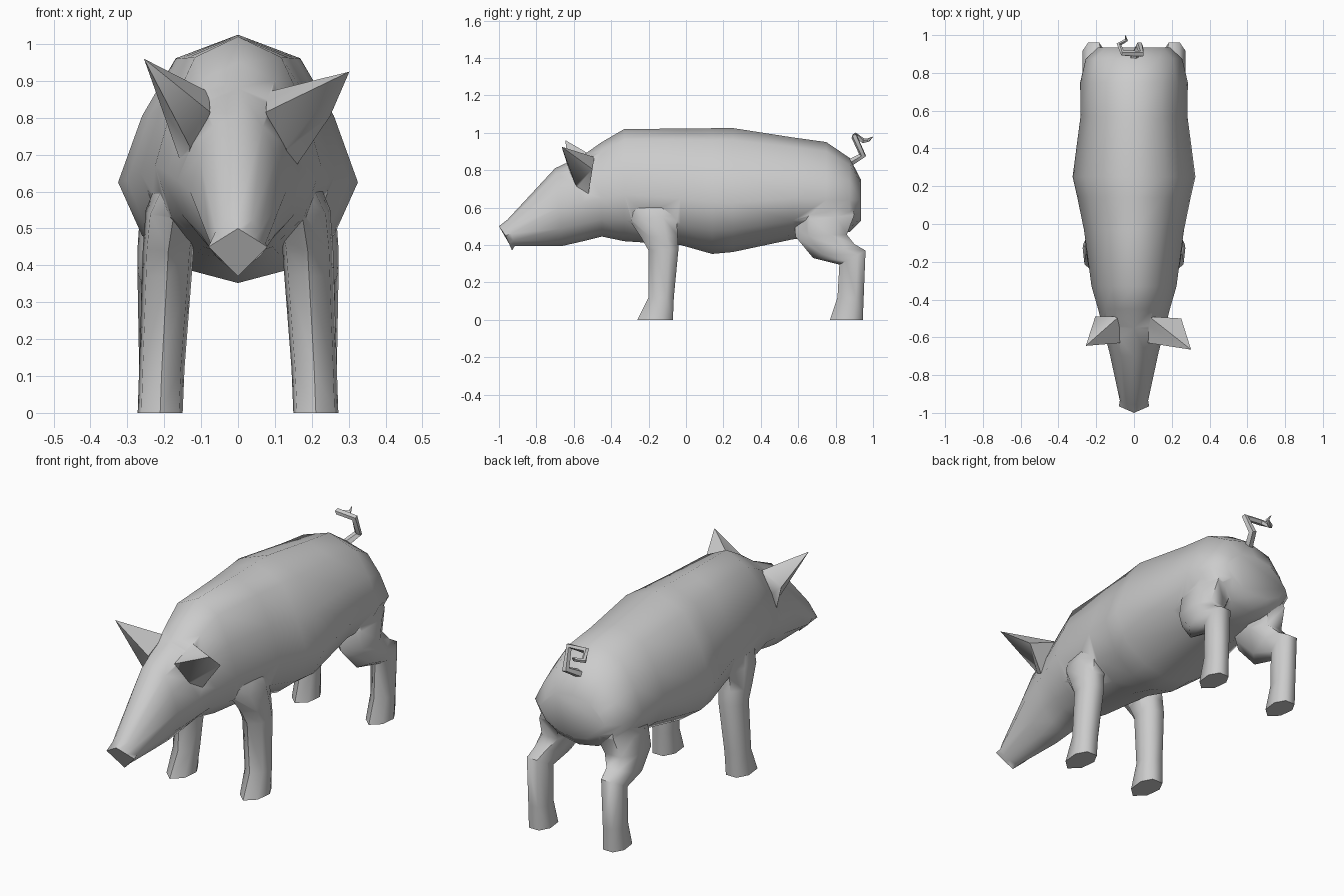
import bpy, bmesh, math
from mathutils import Vector

if "Cube" in bpy.data.objects:
    bpy.data.objects.remove(bpy.data.objects["Cube"])


def smooth(obj, angle):
    bpy.ops.object.select_all(action='DESELECT')
    obj.select_set(True)
    bpy.context.view_layer.objects.active = obj
    bpy.ops.object.shade_smooth_by_angle(angle=math.radians(angle))


def finish(bm, name, angle=50):
    bmesh.ops.recalc_face_normals(bm, faces=bm.faces)
    mesh = bpy.data.meshes.new(name)
    bm.to_mesh(mesh)
    bm.free()
    obj = bpy.data.objects.new(name, mesh)
    bpy.context.collection.objects.link(obj)
    smooth(obj, angle)
    return obj


def loft(name, rings, angle=50):
    bm = bmesh.new()
    rows = [[bm.verts.new(p) for p in ring] for ring in rings]
    n = len(rows[0])
    for a, b in zip(rows, rows[1:]):
        for i in range(n):
            j = (i + 1) % n
            bm.faces.new((a[i], a[j], b[j], b[i]))
    bm.faces.new(rows[0])
    bm.faces.new(rows[-1])
    return finish(bm, name, angle)


# Body and head: stations of (y, top, widest height, bottom, half width, forward lean)
HALF = [(0, 1), (.52, .84), (.80, .45), (1, 0), (.80, -.55), (.42, -.88), (0, -1)]
PROFILE = HALF + [(-x, v) for x, v in HALF[-2:0:-1]]
stations = [
    (-.965, .50, .45, .37, .08, .035),
    (-.935, .535, .46, .395, .075, .02),
    (-.68, .81, .60, .395, .13, .02),
    (-.55, .88, .63, .42, .165, 0),
    (-.45, .95, .65, .445, .19, 0),
    (-.33, 1.02, .67, .42, .225, 0),
    (-.03, 1.022, .65, .40, .265, 0),
    (.14, 1.024, .63, .352, .30, 0),
    (.25, 1.025, .625, .362, .325, 0),
    (.57, .975, .65, .43, .283, 0),
    (.75, .95, .64, .45, .285, 0),
    (.875, .865, .64, .47, .255, 0),
    (.935, .75, .64, .53, .19, 0),
]
rings = []
for k, (y, top, mid, bot, w, lean) in enumerate(stations):
    ring = []
    for x, v in PROFILE:
        if k == 0:  # the snout plate is a diamond
            x = math.copysign(1 - abs(v), x)
        ring.append((x * w, y - lean * v, mid + v * ((top - mid) if v > 0 else (mid - bot))))
    rings.append(ring)
body = loft("body", rings)
limbs = []

# Legs: sections of (front y, front z, back y, back z, inner x, outer x)
front_leg = [
    (-.36, .64, -.05, .72, .08, .19),
    (-.30, .53, -.05, .56, .10, .25),
    (-.24, .44, -.045, .45, .12, .258),
    (-.20, .37, -.04, .38, .125, .26),
    (-.20, .12, -.065, .12, .145, .268),
    (-.26, 0, -.07, 0, .15, .272),
]
hind_leg = [
    (.60, .68, .88, .68, .05, .215),
    (.58, .53, .90, .56, .06, .265),
    (.585, .445, .86, .455, .09, .272),
    (.68, .33, .90, .405, .14, .272),
    (.82, .295, .96, .37, .155, .272),
    (.81, .12, .95, .12, .16, .268),
    (.77, 0, .945, 0, .155, .27),
]
LEG = [(0, .5), (.25, .92), (.7, 1), (1, .75), (1, .25), (.7, 0), (.25, .08)]
for part, sections in (("front_leg", front_leg), ("hind_leg", hind_leg)):
    for side, s in (("left", -1), ("right", 1)):
        rings = [[(s * (xi + (xo - xi) * b), y0 + (y1 - y0) * a, z0 + (z1 - z0) * a)
                  for a, b in LEG] for y0, z0, y1, z1, xi, xo in sections]
        limbs.append(loft(f"{part}_{side}", rings, 75))

# Ears: pointed flaps rooted in the head, slightly different on each side
FACES = [(0, 2, 3), (0, 3, 1), (0, 1, 4), (0, 4, 2), (1, 3, 5), (1, 5, 4),
         (2, 4, 5), (2, 5, 3)]
ears = (("left", -1, (.255, -.645, .96), (.205, -.49, .82)),
        ("right", 1, (.302, -.665, .925), (.25, -.50, .805)))
for side, s, tip, flap in ears:
    # tip, flap, inner front, lower front, inner back, lowest point
    pts = [tip, flap, (.075, -.63, .815), (.13, -.59, .72),
           (.08, -.49, .87), (.145, -.525, .65)]
    bm = bmesh.new()
    vs = [bm.verts.new((s * x, y, z)) for x, y, z in pts]
    for f in FACES:
        bm.faces.new([vs[i] for i in f])
    limbs.append(finish(bm, f"ear_{side}", 75))

# Fuse legs and ears into the body so one continuous skin remains
for limb in limbs:
    mod = body.modifiers.new("fuse", 'BOOLEAN')
    mod.operation, mod.solver, mod.object = 'UNION', 'EXACT', limb
    bpy.context.view_layer.objects.active = body
    bpy.ops.object.modifier_move_to_index(modifier=mod.name, index=0)
    bpy.ops.object.modifier_apply(modifier=mod.name)
for limb in limbs:
    bpy.data.objects.remove(limb)
smooth(body, 60)

# Tail: thin tube along a kinked curl
path = [Vector(p) for p in ((-.01, .86, .83), (.03, .945, .88), (.04, .90, .98),
                            (-.06, .905, .985), (-.08, .95, .955),
                            (-.04, .975, .96), (-.045, .998, .978))]
radii = [.022, .02, .017, .016, .014, .01, .002]
rings = []
u = Vector((1, 0, 0))
for i, p in enumerate(path):
    d = (path[min(i + 1, len(path) - 1)] - path[max(i - 1, 0)]).normalized()
    u = (u - d * u.dot(d)).normalized()
    v = d.cross(u)
    rings.append([p + radii[i] * (u * math.cos(t * math.tau / 5) + v * math.sin(t * math.tau / 5))
                  for t in range(5)])
loft("tail", rings)
